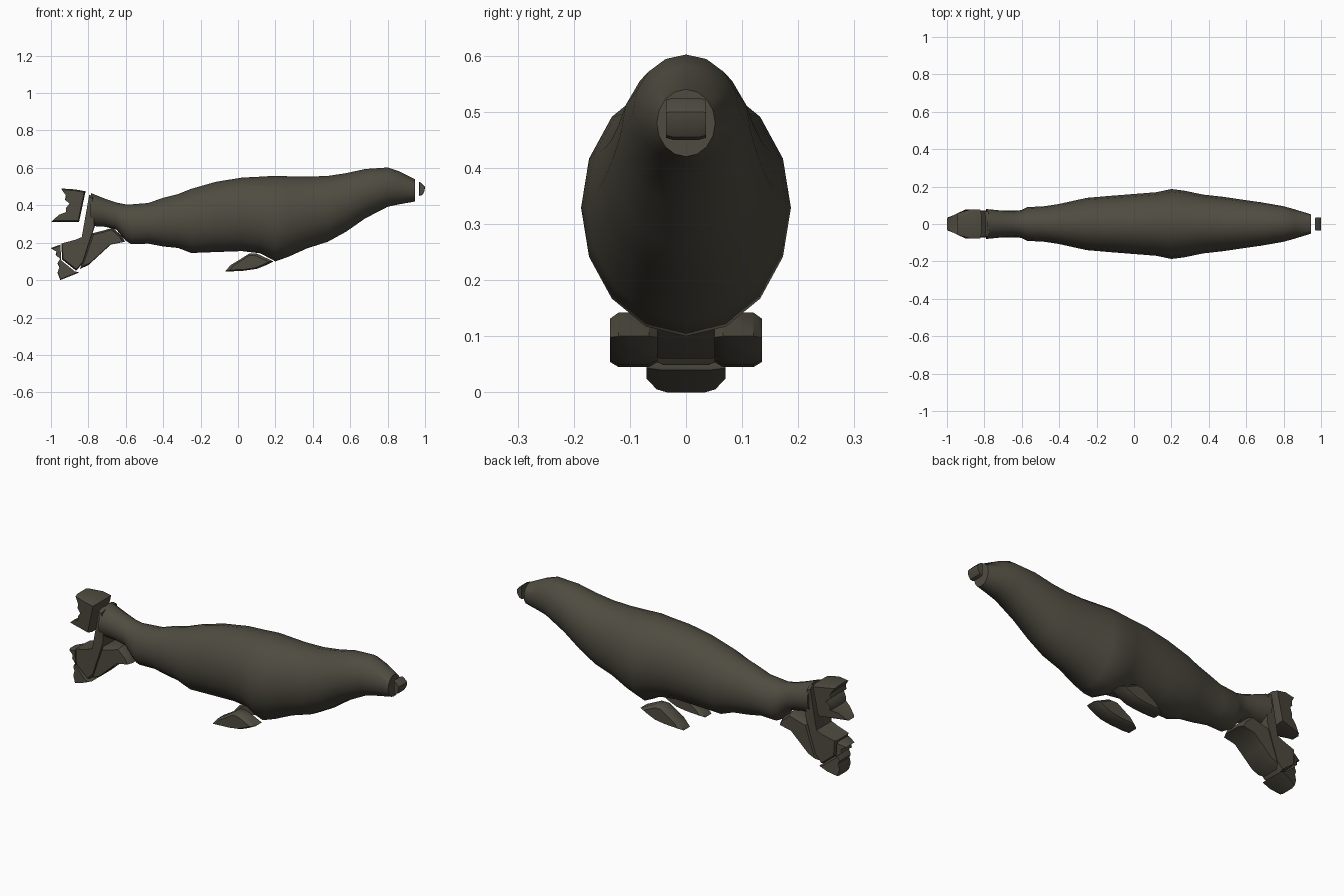
import bpy, bmesh, math

if "Cube" in bpy.data.objects:
    bpy.data.objects.remove(bpy.data.objects["Cube"])

skin = bpy.data.materials.new("dark olive skin")
skin.use_nodes = True
colour = (0.078, 0.071, 0.052, 1)
skin.diffuse_color = colour
skin.node_tree.nodes["Principled BSDF"].inputs["Base Color"].default_value = colour


def finish(bm, name, angle):
    bmesh.ops.recalc_face_normals(bm, faces=bm.faces)
    mesh = bpy.data.meshes.new(name)
    bm.to_mesh(mesh)
    bm.free()
    mesh.materials.append(skin)
    obj = bpy.data.objects.new(name, mesh)
    bpy.context.collection.objects.link(obj)
    bpy.ops.object.select_all(action="DESELECT")
    obj.select_set(True)
    bpy.context.view_layer.objects.active = obj
    bpy.ops.object.shade_smooth_by_angle(angle=math.radians(angle))
    return obj


def bridge(bm, rings):
    n = len(rings[0])
    for a, b in zip(rings, rings[1:]):
        for i in range(n):
            j = (i + 1) % n
            bm.faces.new((a[i], a[j], b[j], b[i]))
    return bm.faces.new(rings[0]), bm.faces.new(rings[-1])


def loft(name, stations, sides=16, angle=50, inset=0):
    """Elliptical rings; each station is x, bottom, top, half width, lean."""
    bm = bmesh.new()
    rings = []
    for x, low, high, half, lean in stations:
        ring = []
        for i in range(sides):
            t = math.tau * i / sides
            ring.append(bm.verts.new((x + lean * math.sin(t), half * math.cos(t),
                                      (low + high) / 2 + (high - low) / 2 * math.sin(t))))
        rings.append(ring)
    caps = bridge(bm, rings)
    if inset:
        bmesh.ops.inset_region(bm, faces=[caps[1]], thickness=inset, depth=-inset)
    return finish(bm, name, angle)


def flipper(name, outline, half, y=0, edge=0.8, tip=1):
    """Side outline given depth, with rounded flanks and a narrower far end."""
    bm = bmesh.new()
    cx = sum(p[0] for p in outline) / len(outline)
    cz = sum(p[1] for p in outline) / len(outline)
    rings = []
    for depth, size in ((-1, edge), (-0.65, 1), (0.65, 1), (1, edge)):
        ring = []
        for x, z in outline:
            far = min(max((-0.9 - x) / 0.1, 0), 1)
            width = half * (1 + (tip - 1) * far)
            ring.append(bm.verts.new((cx + (x - cx) * size, y + depth * width,
                                      cz + (z - cz) * size)))
        rings.append(ring)
    bridge(bm, rings)
    return finish(bm, name, 40)


# Body from the tail stem to the snout
loft("body", [
    (-0.79, 0.29, 0.465, 0.08, 0.005),
    (-0.71, 0.285, 0.435, 0.072, 0),
    (-0.65, 0.27, 0.415, 0.066, 0),
    (-0.60, 0.21, 0.405, 0.075, 0),
    (-0.57, 0.192, 0.405, 0.09, 0),
    (-0.48, 0.195, 0.412, 0.095, 0),
    (-0.40, 0.18, 0.44, 0.107, 0),
    (-0.32, 0.172, 0.46, 0.125, 0),
    (-0.25, 0.145, 0.488, 0.14, 0),
    (-0.12, 0.15, 0.525, 0.151, 0),
    (0.02, 0.155, 0.548, 0.162, 0),
    (0.12, 0.143, 0.553, 0.17, 0),
    (0.20, 0.10, 0.558, 0.187, 0),
    (0.27, 0.125, 0.555, 0.178, 0),
    (0.37, 0.17, 0.553, 0.157, 0),
    (0.48, 0.205, 0.557, 0.145, 0),
    (0.58, 0.26, 0.572, 0.13, 0),
    (0.68, 0.33, 0.594, 0.116, 0),
    (0.80, 0.392, 0.602, 0.095, 0),
    (0.86, 0.405, 0.582, 0.078, 0),
    (0.945, 0.42, 0.54, 0.052, 0),
], inset=0.01)

# Nose tip, set off from the snout by a narrow gap
flipper("nose", [(0.968, 0.45), (0.968, 0.525), (0.98, 0.52),
                 (1.0, 0.50), (0.997, 0.475), (0.985, 0.455)], 0.036, edge=0.9)

# Fore flippers
fore = [(-0.07, 0.045), (-0.04, 0.08), (0.01, 0.11), (0.06, 0.142), (0.1, 0.142),
        (0.19, 0.1), (0.15, 0.08), (0.1, 0.06), (0.03, 0.05)]
for side, y in (("left", 0.093), ("right", -0.093)):
    flipper(side + "_fore_flipper", fore, 0.042, y, edge=0.8)

# Upper tail fan with a ragged rear edge
flipper("upper_tail_fan", [
    (-0.815, 0.475), (-0.87, 0.485), (-0.945, 0.49), (-0.92, 0.455), (-0.925, 0.43),
    (-0.9, 0.41), (-0.92, 0.385), (-0.92, 0.36), (-0.96, 0.345), (-1.0, 0.31),
    (-0.85, 0.31)], 0.078, edge=0.92, tip=0.42)

# Strut joining the tail stem to the lower fan
flipper("tail_strut", [
    (-0.795, 0.455), (-0.835, 0.23), (-0.87, 0.215), (-0.945, 0.195), (-0.94, 0.11),
    (-0.865, 0.05), (-0.83, 0.09), (-0.765, 0.29), (-0.775, 0.45)], 0.066, edge=0.95, tip=0.8)

# Lower hind flipper
flipper("hind_flipper", [
    (-0.605, 0.205), (-0.62, 0.235), (-0.67, 0.28), (-0.72, 0.265), (-0.78, 0.25),
    (-0.845, 0.06), (-0.8, 0.08), (-0.74, 0.135), (-0.68, 0.19)], 0.072, edge=0.88)

# Lower tail fan with a ragged rear edge
flipper("lower_tail_fan", [
    (-0.95, 0.19), (-1.0, 0.172), (-0.97, 0.155), (-0.975, 0.135), (-0.95, 0.115),
    (-0.965, 0.09), (-0.955, 0.07), (-0.965, 0.04), (-0.95, 0.0), (-0.9, 0.02),
    (-0.85, 0.04), (-0.87, 0.045), (-0.945, 0.105)], 0.07, edge=0.94, tip=0.5)
